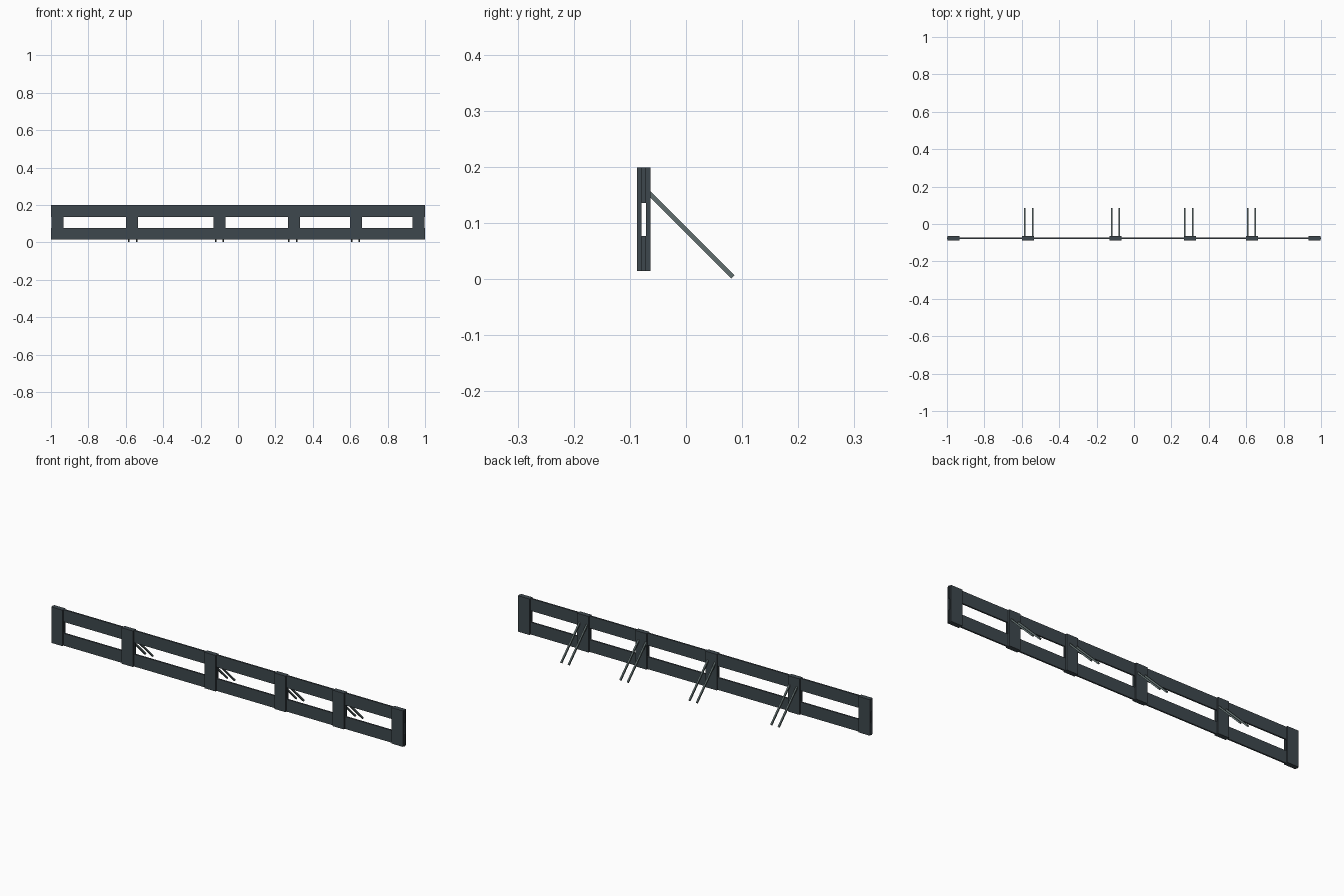
import bpy
import bmesh
from mathutils import Matrix, Vector

if "Cube" in bpy.data.objects:
    bpy.data.objects.remove(bpy.data.objects["Cube"])


def material(name, rgb):
    m = bpy.data.materials.new(name)
    m.diffuse_color = (*rgb, 1)
    m.use_nodes = True
    m.node_tree.nodes["Principled BSDF"].inputs["Base Color"].default_value = m.diffuse_color
    return m


DARK = material("dark slate board", (0.048, 0.064, 0.075))
STEEL = material("grey green strut", (0.115, 0.155, 0.155))


def box(name, centre, size, mat, rot=None):
    bm = bmesh.new()
    m = Matrix.Translation(Vector(centre)) @ (rot or Matrix()) @ Matrix.Diagonal((*size, 1))
    bmesh.ops.create_cube(bm, size=1, matrix=m)
    me = bpy.data.meshes.new(name)
    bm.to_mesh(me)
    bm.free()
    me.materials.append(mat)
    ob = bpy.data.objects.new(name, me)
    bpy.context.collection.objects.link(ob)
    return ob


T = 0.008            # board thickness
Y = -0.0755          # centre plane of the fence
Z0, Z1 = 0.0145, 0.199
RAIL = 0.063         # rail height

# long rails, sandwiched between the post boards
box("lower_rail", (0, Y, Z0 + RAIL / 2), (2, T, RAIL), DARK)
box("upper_rail", (0, Y, Z1 - RAIL / 2), (2, T, RAIL), DARK)

# post boards in front of and behind the rails
for i, x in enumerate((-0.966, -0.567, -0.098, 0.300, 0.630, 0.964)):
    for side, dy in (("front", -T), ("back", T)):
        box(f"post_{side}_{i + 1}", (x, Y + dy, (Z0 + Z1) / 2),
            (0.064, T, Z1 - Z0), DARK)

# slanting support struts, in pairs behind the inner posts
top, foot = Vector((0, -0.066, 0.1535)), Vector((0, 0.0835, 0.004))
axis = foot - top
rot = axis.to_track_quat('Z', 'X').to_matrix().to_4x4()
for i, x in enumerate((-0.563, -0.099, 0.293, 0.628)):
    for side, dx in (("left", -0.021), ("right", 0.021)):
        c = (top + foot) / 2
        box(f"strut_{side}_{i + 1}", (x + dx, c.y, c.z),
            (0.008, 0.008, axis.length), STEEL, rot)
